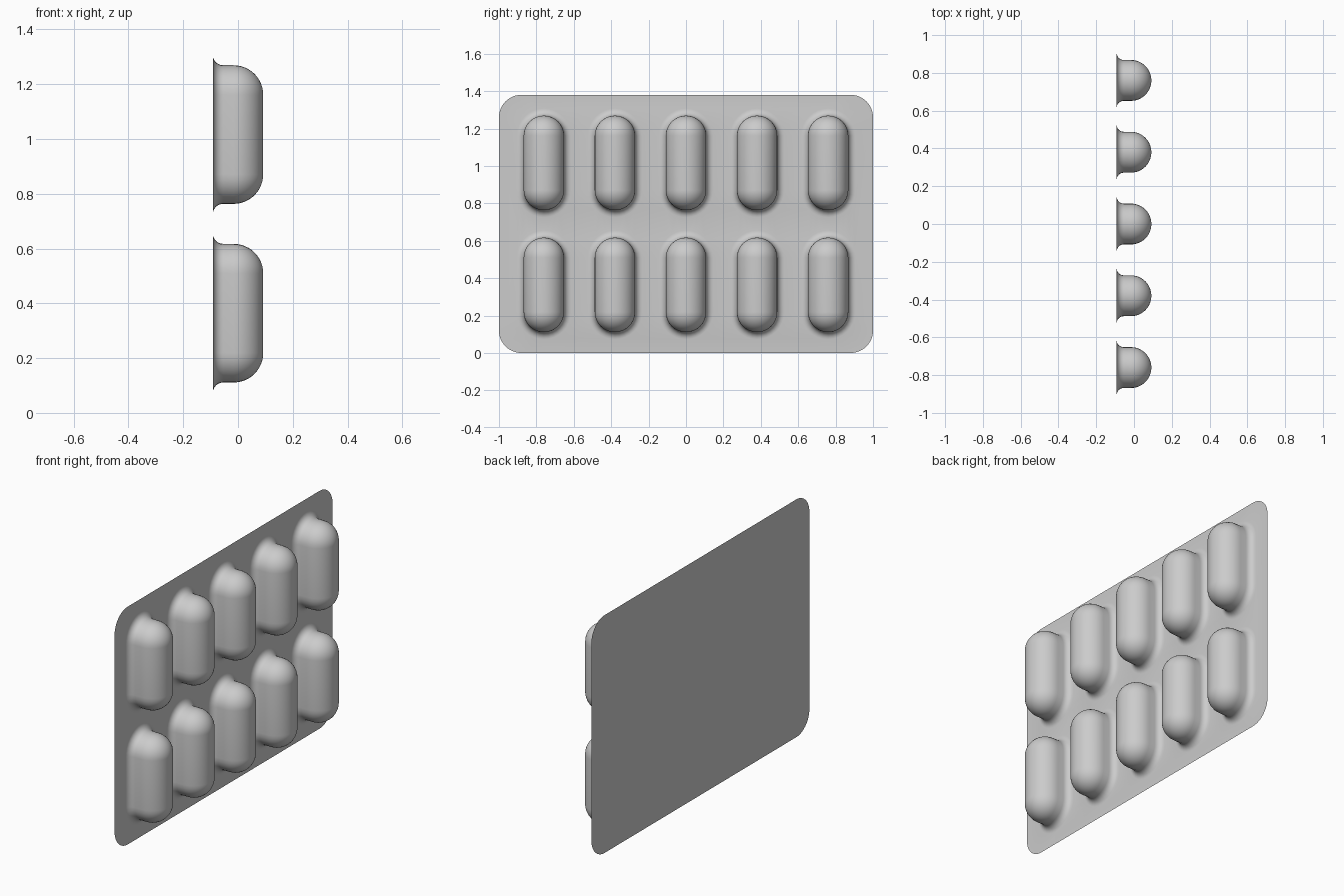
import bpy, bmesh
from math import sin, cos, pi

if "Cube" in bpy.data.objects:
    bpy.data.objects.remove(bpy.data.objects["Cube"])

BACK, FRONT = -0.092, 0.092      # sheet plane and dome tops
W, H, CORNER = 1.0, 1.38, 0.12   # sheet half width, height, corner radius
R, HALF, FILLET = 0.108, 0.253, 0.038


def outline(bm, x):
    """Rounded rectangle of the sheet."""
    verts = []
    corners = [(W - CORNER, H - CORNER), (CORNER - W, H - CORNER),
               (CORNER - W, CORNER), (W - CORNER, CORNER)]
    for q, (cy, cz) in enumerate(corners):
        for i in range(13):
            a = (q + i / 12) * pi / 2
            verts.append(bm.verts.new((x, cy + CORNER * cos(a), cz + CORNER * sin(a))))
    return verts


def finish(bm, name):
    mesh = bpy.data.meshes.new(name)
    bm.to_mesh(mesh)
    bm.free()
    obj = bpy.data.objects.new(name, mesh)
    bpy.context.collection.objects.link(obj)
    return obj


# bubble cross-section: (stadium radius, x) from the sheet up to the dome top
profile = [(R + FILLET * (1 - sin(t * pi / 12)), BACK + FILLET * (1 - cos(t * pi / 12)))
           for t in range(7)]
profile += [(R * cos(t * pi / 24), FRONT - R + R * sin(t * pi / 24)) for t in range(12)]
SEG = 16


def bubble(bm, cy, cz):
    """Capsule bubble with flared foot; returns its foot edges."""
    s = HALF - R
    rings = []
    for r, x in profile:
        ring = []
        for end in (0, 1):
            for i in range(SEG + 1):
                a = end * pi + pi * i / SEG
                ring.append(bm.verts.new((x, cy + r * cos(a),
                                          cz + (s if end == 0 else -s) + r * sin(a))))
        rings.append(ring)
    n = len(rings[0])
    for lo, hi in zip(rings, rings[1:]):
        for i in range(n):
            j = (i + 1) % n
            bm.faces.new((lo[i], lo[j], hi[j], hi[i]))
    # close the dome along its ridge
    top = bm.verts.new((FRONT, cy, cz + s))
    bot = bm.verts.new((FRONT, cy, cz - s))
    last, h = rings[-1], SEG + 1
    for i in range(SEG):
        bm.faces.new((last[i], last[i + 1], top))
        bm.faces.new((last[h + i], last[h + i + 1], bot))
    bm.faces.new((last[SEG], last[h], bot, top))
    bm.faces.new((last[-1], last[0], top, bot))
    return [bm.edges.get((rings[0][i], rings[0][(i + 1) % n])) for i in range(n)]


# formed front film: flat sheet around ten bubbles
bm = bmesh.new()
edges = []
for cz in (0.364, H - 0.364):
    for k in range(-2, 3):
        edges += bubble(bm, k * 0.38, cz)
rim = outline(bm, BACK)
edges += [bm.edges.new((rim[i - 1], rim[i])) for i in range(len(rim))]
bmesh.ops.triangle_fill(bm, edges=edges, use_beauty=True, normal=(1, 0, 0))
bmesh.ops.recalc_face_normals(bm, faces=bm.faces)
flat = max(bm.faces, key=lambda f: f.calc_center_median().x)
if flat.normal.x < 0:
    bmesh.ops.reverse_faces(bm, faces=bm.faces)
for f in bm.faces:
    f.smooth = True
finish(bm, "blister_film")

# flat foil sealing the back
bm = bmesh.new()
face = bm.faces.new(outline(bm, BACK - 0.001))
face.normal_update()
if face.normal.x > 0:
    face.normal_flip()
finish(bm, "backing_foil")
